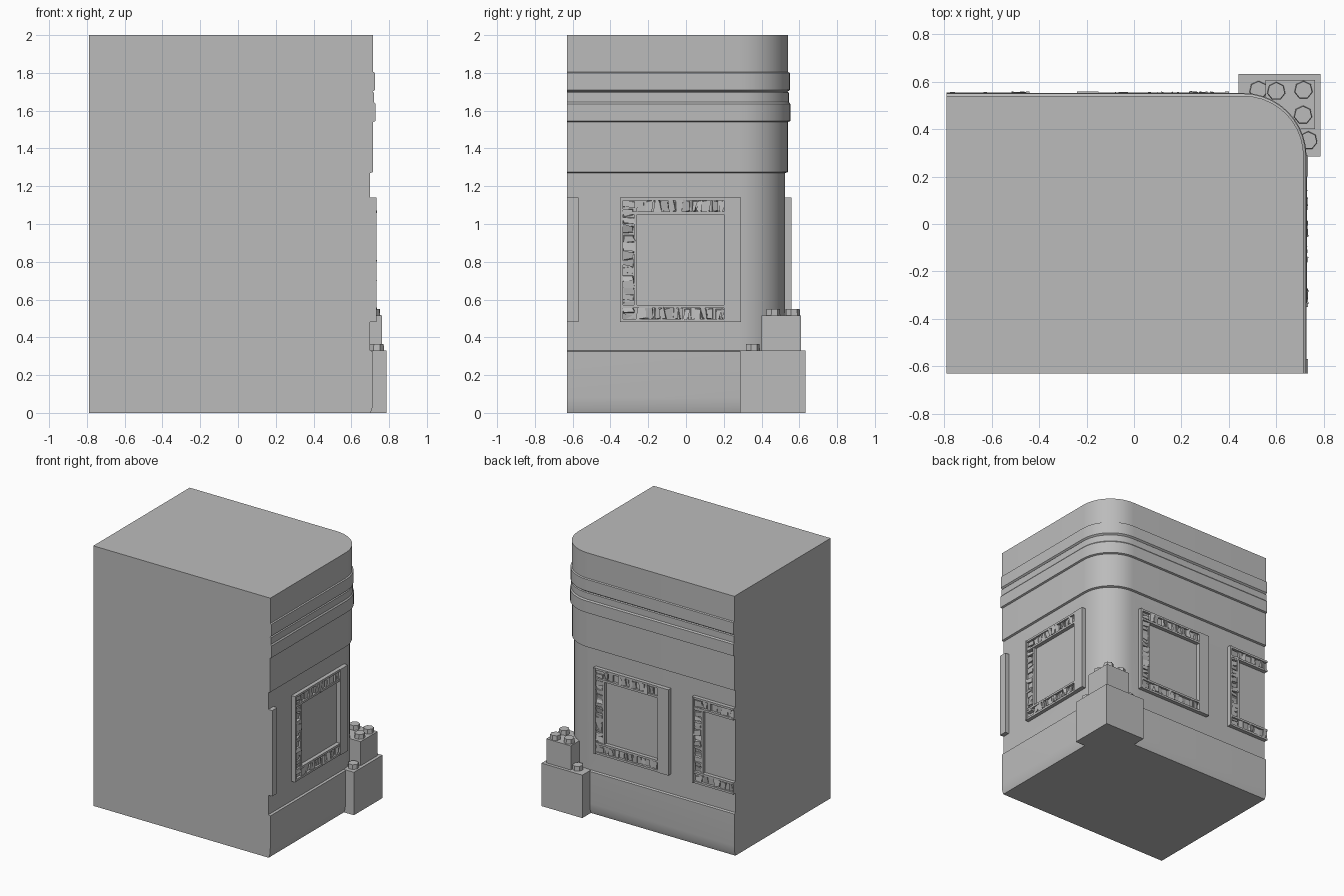
import bpy, bmesh, math, random
from mathutils import Vector

random.seed(4)
if "Cube" in bpy.data.objects:
    bpy.data.objects.remove(bpy.data.objects["Cube"], do_unlink=True)

stone = bpy.data.materials.new("grey stone")
stone.use_nodes = True
GREY = (0.5, 0.5, 0.5, 1)
stone.diffuse_color = GREY
stone.node_tree.nodes["Principled BSDF"].inputs["Base Color"].default_value = GREY

LEFT, FRONT = -0.79, -0.63     # flat cut sides
WALL_X, WALL_Y = 0.70, 0.525   # wall planes of the two facades
RADIUS = 0.24
BOTTOM, TOP = 0.48, 1.14       # window frame heights
HALF, RAIL, DEPTH = 0.32, 0.09, 0.11


def finish(bm, name, angle=30):
    bmesh.ops.recalc_face_normals(bm, faces=bm.faces)
    mesh = bpy.data.meshes.new(name)
    bm.to_mesh(mesh)
    bm.free()
    mesh.materials.append(stone)
    obj = bpy.data.objects.new(name, mesh)
    bpy.context.collection.objects.link(obj)
    smooth(obj, angle)
    return obj


def smooth(obj, angle):
    bpy.ops.object.select_all(action='DESELECT')
    obj.select_set(True)
    bpy.context.view_layer.objects.active = obj
    bpy.ops.object.shade_smooth_by_angle(angle=math.radians(angle))


def add_box(bm, lo, hi, place=Vector, jitter=0.0):
    """Box between two corners; jitter roughens the outer face."""
    verts = bmesh.ops.create_cube(bm, size=1)["verts"]
    for v in verts:
        t = v.co + Vector((0.5, 0.5, 0.5))
        p = Vector([a + (b - a) * k for a, b, k in zip(lo, hi, t)])
        if jitter and t.y > 0.5:
            p += Vector([random.uniform(-jitter, jitter) for _ in range(3)])
        v.co = place(p)


def on_right(p):
    return Vector((WALL_X + p.y, p.x, p.z))


def on_back(p):
    return Vector((-p.x, WALL_Y + p.y, p.z))


# Building body: moulding profile (outward offset, height) swept round the corner
profile = [(0.002, 0), (0.012, 0.03), (0.016, 0.08), (0.016, 0.325), (0, 0.33),
           (0, 1.27), (0.015, 1.275), (0.015, 1.54), (0.028, 1.545),
           (0.028, 1.635), (0.02, 1.645), (0.02, 1.695), (0.012, 1.70),
           (0.025, 1.71), (0.025, 1.80), (0.016, 1.805), (0.016, 2.0)]
bm = bmesh.new()
rings = []
for off, z in profile:
    pts = [(LEFT, FRONT), (WALL_X + off, FRONT)]
    for i in range(11):
        a = math.pi / 2 * i / 10
        pts.append((WALL_X - RADIUS + (RADIUS + off) * math.cos(a),
                    WALL_Y - RADIUS + (RADIUS + off) * math.sin(a)))
    pts.append((LEFT, WALL_Y + off))
    rings.append([bm.verts.new((x, y, z)) for x, y in pts])
count = len(rings[0])
for low, high in zip(rings, rings[1:]):
    for i in range(1, count - 1):
        bm.faces.new((low[i], low[i + 1], high[i + 1], high[i]))
# flat front and left sides, and the two caps
bm.faces.new([r[0] for r in (rings[0], rings[-1])] + [r[1] for r in reversed(rings)])
bm.faces.new([r[0] for r in (rings[-1], rings[0])] + [r[-1] for r in rings])
bm.faces.new(rings[0])
bm.faces.new(rings[-1])
body = finish(bm, "building_body")

# Windows: (name, facade mapping, centre along the facade)
windows = [("right_window", on_right, -0.03), ("right_end_window", on_right, -0.89),
           ("back_window", on_back, -0.08), ("back_end_window", on_back, 0.76)]


def cut_pocket(place, mid):
    bm = bmesh.new()
    inner = HALF - RAIL
    add_box(bm, (mid - inner, -DEPTH, BOTTOM + RAIL),
            (mid + inner, 0.1, TOP - RAIL), place)
    cutter = finish(bm, "window_cutter")
    cutter.hide_render = True
    mod = body.modifiers.new("pocket", 'BOOLEAN')
    mod.object, mod.solver, mod.operation = cutter, 'EXACT', 'DIFFERENCE'
    bpy.context.view_layer.objects.active = body
    bpy.ops.object.modifier_apply(modifier=mod.name)
    bpy.data.objects.remove(cutter, do_unlink=True)


def carve(bm, place, lo, hi, along):
    """Row of rough slanted leaves filling a channel."""
    pos = lo[along]
    while pos < hi[along] - 0.01:
        step = random.uniform(0.025, 0.05)
        a, b = list(lo), list(hi)
        a[along], b[along] = pos, min(pos + step * 0.85, hi[along])
        b[1] = random.uniform(0.014, 0.028)
        add_box(bm, a, b, place, 0.009)
        pos += step


def window_frame(name, place, mid):
    l, r = mid - HALF, mid + HALF
    back, base, face, lip = -0.02, 0.01, 0.033, 0.016
    bm = bmesh.new()
    # plain stile on the right-hand side
    add_box(bm, (r - RAIL, back, BOTTOM), (r, face, TOP), place)
    # channelled left stile, head and sill: (low u, high u, low z, high z, run axis)
    rails = [(l, l + RAIL, BOTTOM, TOP, 2),
             (l + RAIL, r - RAIL, TOP - RAIL, TOP, 0),
             (l + RAIL, r - RAIL, BOTTOM, BOTTOM + RAIL, 0)]
    for u0, u1, z0, z1, run in rails:
        add_box(bm, (u0, back, z0), (u1, base, z1), place)
        if run == 2:
            add_box(bm, (u0, back, z0), (u0 + lip, face, z1), place)
            add_box(bm, (u1 - lip, back, z0 + RAIL), (u1, face - 0.008, z1 - RAIL), place)
            carve(bm, place, (u0 + lip, 0, z0 + lip), (u1 - lip, 0, z1 - lip), 2)
        else:
            add_box(bm, (u0 - RAIL, back, z0), (u1, face - 0.004, z0 + lip), place)
            add_box(bm, (u0 - RAIL, back, z1 - lip), (u1, face - 0.004, z1), place)
            carve(bm, place, (u0, 0, z0 + lip), (u1, 0, z1 - lip), 0)
    # trim where the building is cut off
    for point, normal in (((LEFT, 0, 0), (-1, 0, 0)), ((0, FRONT, 0), (0, -1, 0))):
        geom = bm.verts[:] + bm.edges[:] + bm.faces[:]
        bmesh.ops.bisect_plane(bm, geom=geom, plane_co=point, plane_no=normal,
                               clear_outer=True)
        bmesh.ops.holes_fill(bm, edges=[e for e in bm.edges if e.is_boundary], sides=0)
    finish(bm, name + "_frame", 20)


for name, place, mid in windows:
    if name != "right_end_window":
        cut_pocket(place, mid)
    window_frame(name, place, mid)
smooth(body, 30)

# Stepped corner blocks
for name, lo, hi in (("lower_corner_block", (0.44, 0.285, 0), (0.787, 0.632, 0.33)),
                     ("upper_corner_block", (0.555, 0.40, 0.32), (0.763, 0.608, 0.515))):
    bm = bmesh.new()
    add_box(bm, lo, hi)
    finish(bm, name)

# Round studs on the blocks
studs = [(0.60, 0.56, 0.515), (0.715, 0.565, 0.515), (0.713, 0.46, 0.515),
         (0.735, 0.352, 0.33), (0.525, 0.565, 0.33)]
for i, (x, y, z) in enumerate(studs):
    bm = bmesh.new()
    made = bmesh.ops.create_cone(bm, cap_ends=True, segments=7, radius1=0.04,
                                 radius2=0.037, depth=0.045)
    bmesh.ops.translate(bm, verts=made["verts"], vec=(x, y, z + 0.0125))
    finish(bm, f"stud_{i + 1}")
